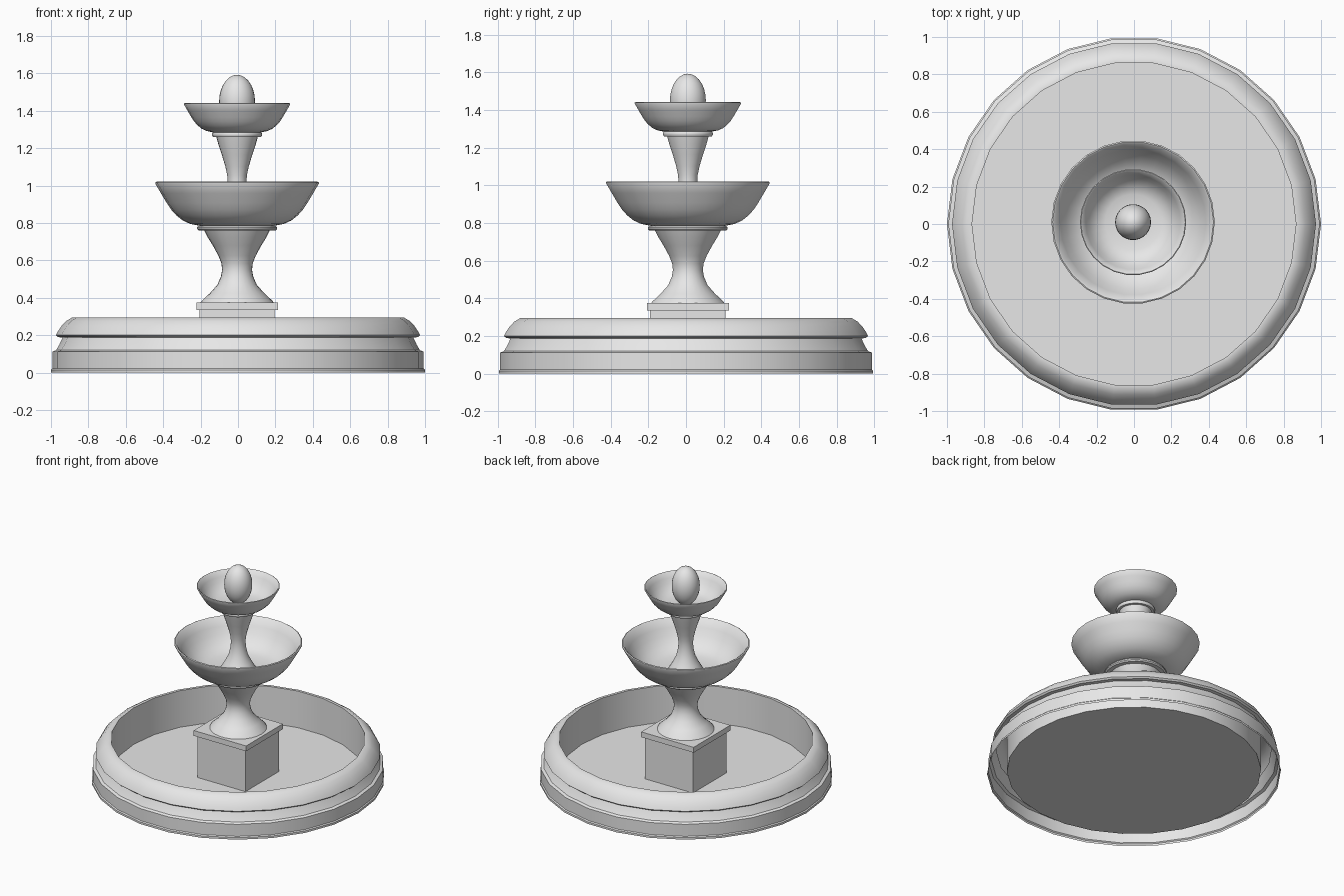
import bpy
import bmesh
import math

SIDES = 26
CENTRE = (-0.005, 0.01)

cube = bpy.data.objects.get("Cube")
if cube:
    bpy.data.objects.remove(cube, do_unlink=True)

stone = bpy.data.materials.new("pale_stone")
stone.use_nodes = True
GREY = (0.8, 0.8, 0.8, 1)
stone.diffuse_color = GREY
stone.node_tree.nodes["Principled BSDF"].inputs["Base Color"].default_value = GREY


def finish(name, bm, location, smooth=True):
    mesh = bpy.data.meshes.new(name)
    bm.to_mesh(mesh)
    bm.free()
    mesh.materials.append(stone)
    obj = bpy.data.objects.new(name, mesh)
    obj.location = location
    bpy.context.collection.objects.link(obj)
    if smooth:
        bpy.ops.object.select_all(action="DESELECT")
        obj.select_set(True)
        bpy.context.view_layer.objects.active = obj
        bpy.ops.object.shade_smooth_by_angle(angle=math.radians(32))
    return obj


def lathe(name, profile, centre=CENTRE):
    """Turn (radius, height) points round the upright axis; radius 0 makes a tip."""
    bm = bmesh.new()
    rings = []
    for r, z in profile:
        if r == 0:
            rings.append([bm.verts.new((0, 0, z))] * SIDES)
        else:
            turns = [math.tau * i / SIDES for i in range(SIDES)]
            rings.append([bm.verts.new((r * math.cos(a), r * math.sin(a), z)) for a in turns])
    for low, high in zip(rings, rings[1:]):
        for i in range(SIDES):
            j = (i + 1) % SIDES
            corners = dict.fromkeys((low[i], low[j], high[j], high[i]))
            bm.faces.new(list(corners))
    return finish(name, bm, (*centre, 0))


def box(name, half, z0, z1):
    bm = bmesh.new()
    bmesh.ops.create_cube(bm, size=1)
    bmesh.ops.scale(bm, vec=(2 * half, 2 * half, z1 - z0), verts=bm.verts)
    return finish(name, bm, (*CENTRE, (z0 + z1) / 2), smooth=False)


def fitted(profile, width, height, base):
    return [(r * width, base + z * height) for r, z in profile]


# Pool: moulded outer wall, rounded rim, inner wall and floor, open underneath
lathe("pool", [
    (1.0, 0), (1.0, 0.015), (0.993, 0.022), (0.993, 0.112), (0.973, 0.12),
    (0.955, 0.15), (0.938, 0.187), (0.962, 0.19), (0.973, 0.2), (0.962, 0.222),
    (0.943, 0.25), (0.918, 0.276), (0.887, 0.295), (0.866, 0.295),
    (0.866, 0.02), (0, 0.02)], centre=(0, 0))

# Square pedestal
box("pedestal", 0.2, 0.02, 0.335)
box("pedestal_cap", 0.218, 0.335, 0.375)

# Shared profiles: waisted column, collar ring and bowl, each starting at height 0
COLUMN = [(0, 0), (0.195, 0), (0.19, 0.008), (0.145, 0.05), (0.105, 0.095), (0.086, 0.14),
          (0.08, 0.175), (0.084, 0.21), (0.1, 0.25), (0.13, 0.305), (0.158, 0.35), (0.178, 0.39)]
COLLAR = [(0.17, 0), (0.205, 0), (0.213, 0.008), (0.213, 0.018), (0.205, 0.026), (0.17, 0.026)]
BOWL = [(0, 0), (0.2, 0), (0.25, 0.01), (0.29, 0.028), (0.325, 0.056), (0.352, 0.086),
        (0.376, 0.122), (0.407, 0.174), (0.437, 0.225), (0.437, 0.232), (0.43, 0.236),
        (0.42, 0.23), (0.39, 0.176), (0.36, 0.128), (0.325, 0.086), (0.28, 0.054),
        (0.23, 0.036), (0.12, 0.03), (0, 0.03)]

# Lower and upper tiers
TIERS = [
    ("lower", 1, 0.375, 1, 0.759, 1, 0.785, 1),
    ("upper", 0.625, 0.815, 1.145, 1.26, 0.65, 1.285, 0.66),
]
for tier, width, foot, stretch, collar_z, bowl_width, bowl_z, bowl_height in TIERS:
    lathe(tier + "_column", fitted(COLUMN, width, stretch, foot))
    lathe(tier + "_collar", fitted(COLLAR, width, 1, collar_z))
    lathe(tier + "_bowl", fitted(BOWL, bowl_width, bowl_height, bowl_z))

# Egg-shaped finial
steps = [math.pi * i / 14 for i in range(1, 14)]
egg = [(0.096 * math.sin(a), 1.45 - 0.142 * math.cos(a)) for a in steps]
lathe("finial", [(0, 1.308)] + egg + [(0, 1.592)])
